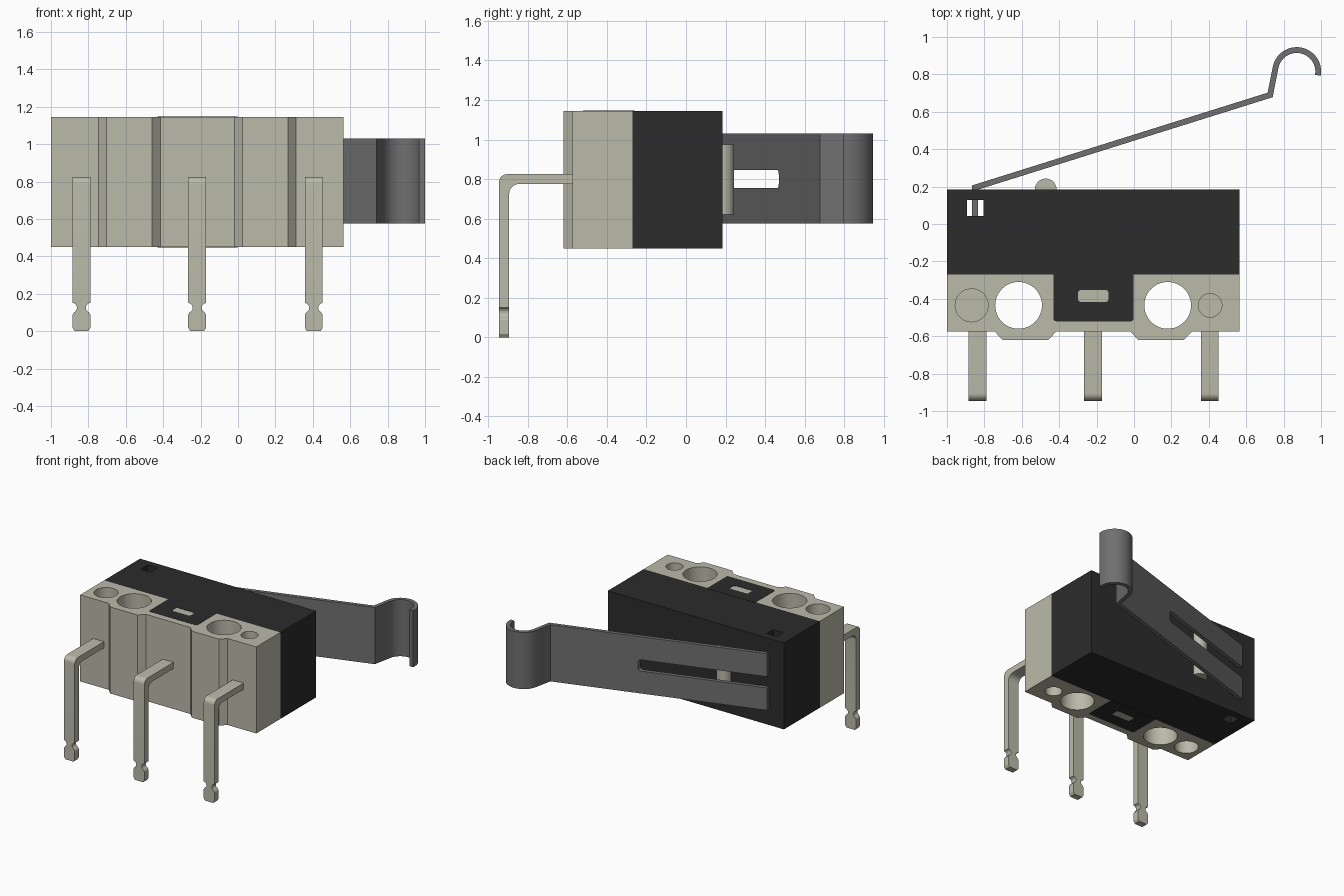
import bpy, bmesh, math

cube = bpy.data.objects.get("Cube")
if cube:
    bpy.data.objects.remove(cube, do_unlink=True)


def material(name, rgb):
    m = bpy.data.materials.new(name)
    m.use_nodes = True
    m.diffuse_color = (*rgb, 1)
    m.node_tree.nodes["Principled BSDF"].inputs["Base Color"].default_value = (*rgb, 1)
    return m


BEIGE = material("beige plastic", (0.49, 0.49, 0.40))
BLACK = material("black plastic", (0.025, 0.025, 0.025))
STEEL = material("grey steel", (0.16, 0.16, 0.162))

BOTTOM, TOP = 0.45, 1.145
LEFT, RIGHT = -1.0, 0.565
SEAM, BACK, FRONT = -0.27, 0.185, -0.575


def prism(name, outline, axis, lo, hi, mat=None):
    """Extrude a 2D outline along an axis from lo to hi."""
    place = {"x": lambda u, v, w: (w, u, v),
             "y": lambda u, v, w: (u, w, v),
             "z": lambda u, v, w: (u, v, w)}[axis]
    bm = bmesh.new()
    base = bm.faces.new([bm.verts.new(place(u, v, lo)) for u, v in outline])
    new = bmesh.ops.extrude_face_region(bm, geom=[base])["geom"]
    shift = place(0, 0, hi - lo)
    bmesh.ops.translate(bm, vec=shift, verts=[g for g in new if isinstance(g, bmesh.types.BMVert)])
    bmesh.ops.recalc_face_normals(bm, faces=bm.faces)
    mesh = bpy.data.meshes.new(name)
    bm.to_mesh(mesh)
    bm.free()
    ob = bpy.data.objects.new(name, mesh)
    bpy.context.collection.objects.link(ob)
    if mat:
        mesh.materials.append(mat)
    return ob


def arc(cx, cy, r, start, end, n):
    angles = [math.radians(start + (end - start) * i / n) for i in range(n + 1)]
    return [(cx + r * math.cos(a), cy + r * math.sin(a)) for a in angles]


def circle(cx, cy, r, n=48):
    return arc(cx, cy, r, 0, 360, n)[:-1]


def rect(x0, y0, x1, y1, r=0.0):
    if r == 0:
        return [(x0, y0), (x1, y0), (x1, y1), (x0, y1)]
    return (arc(x0 + r, y0 + r, r, 180, 270, 5) + arc(x1 - r, y0 + r, r, 270, 360, 5)
            + arc(x1 - r, y1 - r, r, 0, 90, 5) + arc(x0 + r, y1 - r, r, 90, 180, 5))


def ribbon(path, thickness):
    """Outline of a strip of even thickness that follows a path."""
    normals = []
    for (ax, ay), (bx, by) in zip(path, path[1:]):
        d = math.hypot(bx - ax, by - ay)
        normals.append(((ay - by) / d, (bx - ax) / d))
    normals = [normals[0]] + normals + [normals[-1]]
    one, two = [], []
    for (x, y), (ax, ay), (bx, by) in zip(path, normals, normals[1:]):
        k = thickness / 2 / (1 + ax * bx + ay * by)
        mx, my = (ax + bx) * k, (ay + by) * k
        one.append((x + mx, y + my))
        two.append((x - mx, y - my))
    return one + two[::-1]


def combine(ob, tool, operation="DIFFERENCE"):
    """Apply a boolean and discard the tool."""
    mod = ob.modifiers.new("cut", "BOOLEAN")
    mod.operation, mod.solver, mod.object = operation, "EXACT", tool
    bpy.context.view_layer.update()
    graph = bpy.context.evaluated_depsgraph_get()
    result = bpy.data.meshes.new_from_object(ob.evaluated_get(graph))
    ob.modifiers.clear()
    ob.data = result
    bpy.data.objects.remove(tool, do_unlink=True)


def smooth(ob):
    bpy.ops.object.select_all(action="DESELECT")
    ob.select_set(True)
    bpy.context.view_layer.objects.active = ob
    bpy.ops.object.shade_smooth_by_angle(angle=math.radians(30))


# Terminal base with two raised pads on its front
outline = [(LEFT, SEAM), (LEFT, FRONT)]
for x in (-0.745, -0.02):
    outline += [(x, FRONT), (x + 0.043, -0.62), (x + 0.286, -0.62), (x + 0.33, FRONT)]
outline += [(RIGHT, FRONT), (RIGHT, SEAM)]
base = prism("terminal_base", outline, "z", BOTTOM, TOP, BEIGE)

# Mounting holes and blind moulding recesses
HOLE_Y = -0.435
for x in (-0.617, 0.18):
    combine(base, prism("cutter", circle(x, HOLE_Y, 0.125), "z", 0, 2))
for x, r in ((-0.868, 0.088), (0.407, 0.063)):
    for lo, hi in ((TOP - 0.2, 2), (0, BOTTOM + 0.2)):
        combine(base, prism("cutter", circle(x, HOLE_Y, r), "z", lo, hi))
smooth(base)

# Upper case with the lever pivot slot
case = prism("case", rect(LEFT, SEAM, RIGHT, BACK), "z", BOTTOM, TOP, BLACK)
combine(case, prism("cutter", rect(-0.893, 0.042, -0.805, 0.128), "z", 0, 2))

# Latch tabs that clip over the base, each with a slot
for side, z in (("top", TOP), ("bottom", BOTTOM)):
    tab = prism(side + "_latch_tab", rect(-0.43, -0.52, -0.003, SEAM + 0.01, 0.012),
                "z", z - 0.002, z + 0.002, BLACK)
    combine(tab, prism("cutter", rect(-0.3, -0.418, -0.135, -0.352, 0.02), "z", 0, 2))

# Plunger button
smooth(prism("plunger", circle(-0.472, BACK, 0.058), "z", 0.62, 0.975, BEIGE))

# Bent lever with a hooked end and a long slot
path = [(-0.85, 0.042), (-0.85, 0.195), (0.728, 0.69)] + arc(0.87, 0.815, 0.115, 168, -10, 28)
lever = prism("lever", ribbon(path, 0.031), "z", 0.575, 1.03, STEEL)
combine(lever, prism("cutter", rect(-1.2, 0.755, 0.075, 0.845, 0.022), "y", -0.2, 0.9))
smooth(lever)

# Bent terminal pins with notched tips
side = ([(-0.5, 0.825)] + arc(-0.905, 0.785, 0.04, 90, 180, 8) + [(-0.945, 0), (-0.894, 0)]
        + arc(-0.844, 0.725, 0.05, 180, 90, 8) + [(-0.5, 0.775)])
half = [(0.036, 0), (0.048, 0.018), (0.048, 0.088), (0.04, 0.1)]
half += arc(0.05, 0.125, 0.026, 250, 110, 8) + [(0.048, 0.152), (0.048, 1)]
for place, x in (("right", -0.837), ("middle", -0.218), ("left", 0.405)):
    pin = prism(place + "_pin", side, "x", x - 0.2, x + 0.2, BEIGE)
    shape = [(x + u, v) for u, v in half] + [(x - u, v) for u, v in reversed(half)]
    combine(pin, prism("cutter", shape, "y", -1.2, 0), "INTERSECT")
    smooth(pin)
